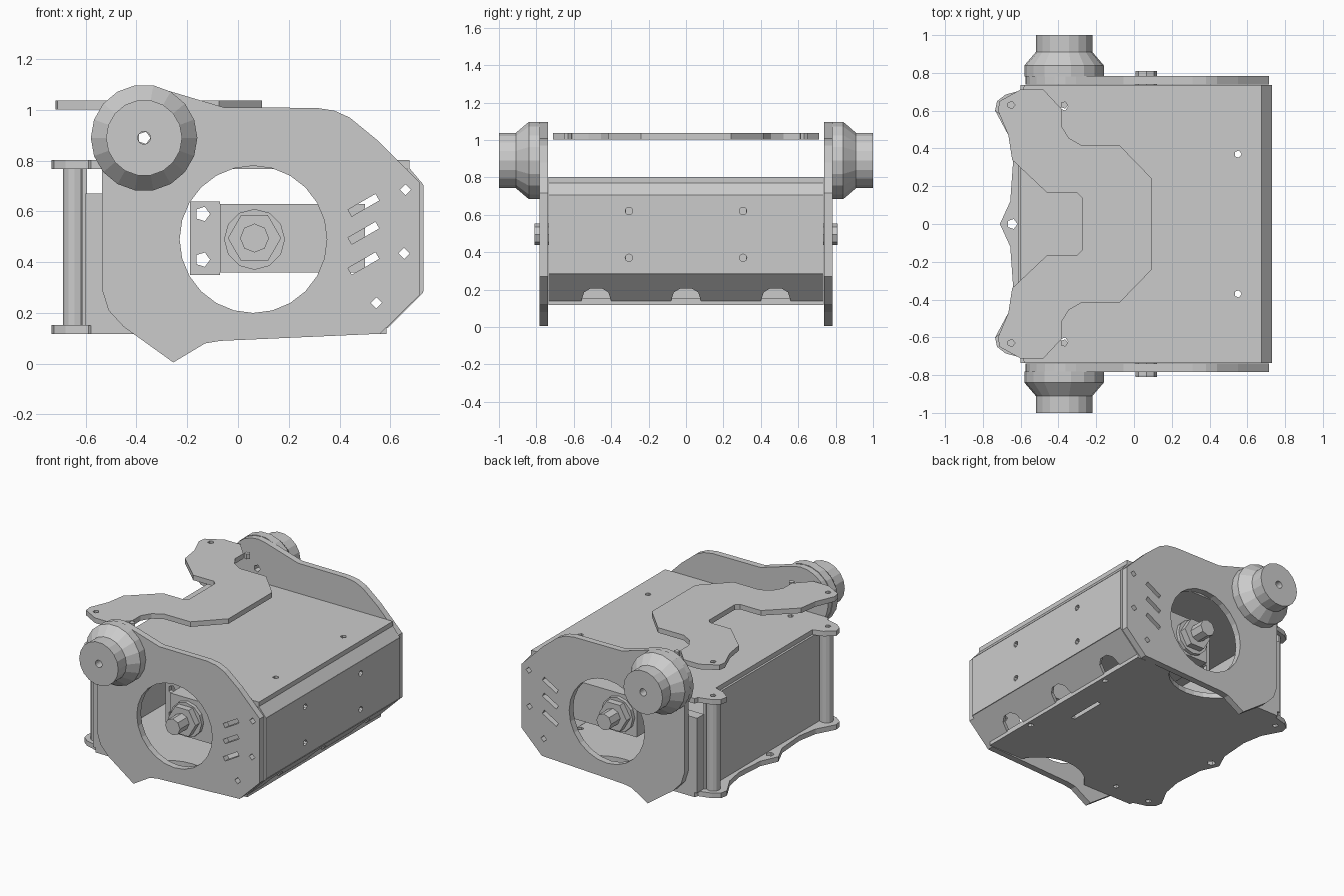
import bpy, bmesh
from math import sin, cos, radians, pi
from mathutils import Matrix, Vector

cube = bpy.data.objects.get("Cube")
if cube:
    bpy.data.objects.remove(cube)

grey = bpy.data.materials.new("plain_grey")
grey.use_nodes = True
grey.diffuse_color = (0.6, 0.6, 0.6, 1)
grey.node_tree.nodes["Principled BSDF"].inputs["Base Color"].default_value = (0.6, 0.6, 0.6, 1)

X, Y, Z = Vector((1, 0, 0)), Vector((0, 1, 0)), Vector((0, 0, 1))


def arc(cx, cy, r, a0, a1, n):
    """Points along an arc, angles in degrees."""
    return [(cx + r * cos(radians(a0 + (a1 - a0) * i / n)),
             cy + r * sin(radians(a0 + (a1 - a0) * i / n))) for i in range(n + 1)]


def ring(cx, cy, r, n=6):
    return arc(cx, cy, r, 0, 360, n)[:-1]


def rect(x0, x1, y0, y1):
    return [(x0, y0), (x1, y0), (x1, y1), (x0, y1)]


def bar(cx, cy, length, width, angle):
    """Slanted slot outline."""
    u = Vector((cos(radians(angle)), sin(radians(angle)))) * length / 2
    v = Vector((-u.y, u.x)).normalized() * width / 2
    c = Vector((cx, cy))
    return [tuple(p) for p in (c - u - v, c + u - v, c + u + v, c - u + v)]


def mirrored(half):
    """Close an outline symmetric about y = 0."""
    return half + [(x, -y) for x, y in reversed(half) if abs(y) > 1e-4]


def finish(name, bm):
    bmesh.ops.remove_doubles(bm, verts=bm.verts, dist=0.0005)
    bmesh.ops.recalc_face_normals(bm, faces=bm.faces)
    for f in bm.faces:
        f.smooth = False
    mesh = bpy.data.meshes.new(name)
    bm.to_mesh(mesh)
    bm.free()
    mesh.materials.append(grey)
    obj = bpy.data.objects.new(name, mesh)
    bpy.context.collection.objects.link(obj)
    return obj


def plate(name, outline, thick, origin, u=X, v=Y, holes=()):
    """Flat outline with holes, thickened evenly about the plane origin + u, v."""
    curve = bpy.data.curves.new(name, "CURVE")
    curve.dimensions = "2D"
    curve.fill_mode = "BOTH"
    curve.extrude = thick / 2
    for loop in [outline, *holes]:
        s = curve.splines.new("POLY")
        s.points.add(len(loop) - 1)
        for p, (a, b) in zip(s.points, loop):
            p.co = (a, b, 0, 1)
        s.use_cyclic_u = True
    tmp = bpy.data.objects.new(name + "_outline", curve)
    bpy.context.collection.objects.link(tmp)
    deps = bpy.context.evaluated_depsgraph_get()
    mesh = bpy.data.meshes.new_from_object(tmp.evaluated_get(deps))
    bm = bmesh.new()
    bm.from_mesh(mesh)
    bpy.data.objects.remove(tmp)
    bpy.data.curves.remove(curve)
    bpy.data.meshes.remove(mesh)
    m = Matrix((u, v, u.cross(v))).transposed().to_4x4()
    m.translation = Vector(origin)
    bm.transform(m)
    return finish(name, bm)


def hub(name, side):
    """Stepped hub turned about the y axis, with a small bore."""
    profile = [(.025, .78), (.21, .78), (.21, .84), (.15, .91), (.15, 1), (.025, 1)]
    bm = bmesh.new()
    vs = [bm.verts.new((r, side * y, 0)) for r, y in profile]
    es = [bm.edges.new((vs[i - 1], vs[i])) for i in range(len(vs))]
    bmesh.ops.spin(bm, geom=vs + es, cent=(0, 0, 0), axis=Y, angle=2 * pi, steps=18)
    bmesh.ops.translate(bm, verts=bm.verts, vec=(-.37, 0, .89))
    return finish(name, bm)


# Side plate outline in x, z
side_outline = [(-.255, .005), (-.13, .08), (-.07, .09), (.56, .118), (.715, .27), (.715, .715),
                (.55, .88), (.44, .97), (.38, .997), (.31, 1.008), (-.055, 1.01)]
side_outline += arc(-.37, .89, .205, 72, 216, 9)
side_outline += [(-.535, .72), (-.535, .29), (-.51, .21), (-.45, .145)]
side_holes = [ring(.06, .49, .29, 24), ring(-.37, .89, .025, 5)]
side_holes += [bar(.495, z, .125, .03, 30) for z in (.625, .515, .395)]
side_holes += [ring(x, z, .022, 4) for x, z in ((.66, .685), (.655, .435), (.545, .24))]

# Both sides: plate, hub, motor, pillar and post
for side, label in ((-1, "front"), (1, "back")):
    plate(label + "_side_plate", side_outline, .045, (0, side * .76, 0), X, Z, side_holes)
    hub(label + "_hub", side)
    plate(label + "_motor_body", rect(-.07, .5, .36, .63), .32, (0, side * .48, 0), X, Z)
    plate(label + "_motor_flange", rect(-.19, -.07, .35, .64), .03, (0, side * .51, 0), X, Z,
          [ring(-.14, z, .03, 5) for z in (.41, .59)])
    plate(label + "_motor_washer", ring(.065, .49, .12, 12), .03, (0, side * .65, 0), X, Z)
    plate(label + "_motor_nut", ring(.065, .495, .105), .05, (0, side * .685, 0), X, Z)
    plate(label + "_motor_shaft", ring(.065, .495, .057, 8), .11, (0, side * .755, 0), X, Z)
    plate(label + "_pillar", ring(-.645, side * .62, .045, 12), .62, (0, 0, .46))
    plate(label + "_corner_post", rect(-.6, -.45, side * .735, side * .66), .52, (0, 0, .41))

# Top plate: straight rear edge with a tab over each pillar
corner_holes = [ring(x, s * y, .02, 5) for x, y in ((.55, .37), (-.37, .62), (-.65, .63))
                for s in (-1, 1)]
tab = [(-.6, .53), (-.67, .55), (-.735, .6), (-.725, .65), (-.68, .685), (-.59, .71), (-.58, .735)]
plate("top_plate", mirrored(tab + [(.675, .735)]), .035, (0, 0, .785), holes=corner_holes)

# Bottom plate: wavy rear edge, arc cut-outs below the side openings
wave = [(-.71, 0), (-.655, .12), (-.64, .33), (-.665, .47), (-.735, .6), (-.725, .65), (-.68, .685),
        (-.59, .71), (-.58, .735)]
notch = arc(.06, .885, .3, 210, 330, 10)
plate("bottom_plate", mirrored(wave + notch + [(.585, .735)]), .035, (0, 0, .135),
      holes=corner_holes + [ring(-.645, 0, .028, 5), bar(.4, 0, .03, .26, 0)])

# Raised bracket with a notched mouth
bracket = [(-.275, .14), (-.3, .165), (-.46, .165), (-.645, .34), (-.665, .47), (-.72, .6),
           (-.712, .65), (-.6, .712), (-.48, .712), (-.385, .61), (-.385, .52), (-.345, .455),
           (-.275, .415), (-.075, .415), (.095, .24)]
plate("raised_bracket", mirrored(bracket), .035, (0, 0, 1.02),
      holes=[ring(x, s * .63, .02, 5) for x in (-.65, -.37) for s in (-1, 1)])

# Upright end panel, folded top lip and rear panel
screw_holes = [ring(y, z, .02, 8) for y in (-.305, .305) for z in (.37, .62)]
plate("end_panel", rect(-.735, .735, .285, .705), .03, (.715, 0, 0), Y, Z, screw_holes)
lip = Vector((-.055, 0, .065)).normalized()
plate("end_panel_lip", rect(-.735, .735, 0, .085), .02, (.722, 0, .7), Y, lip)
plate("rear_panel", rect(-.66, .66, .15, .77), .02, (-.605, 0, 0), Y, Z)

# Slanted lower panel with three rounded notches
edge = [(-.735, 0)]
for c in (-.48, 0, .48):
    edge += [(c + y, v) for y, v in ((-.08, 0), (-.065, .065), (-.03, .095),
                                     (.03, .095), (.065, .065), (.08, 0))]
edge += [(.735, 0), (.735, .2), (-.735, .2)]
plate("slanted_panel", edge, .025, (.58, 0, .148), Y, Vector((1, 0, 1)).normalized())
